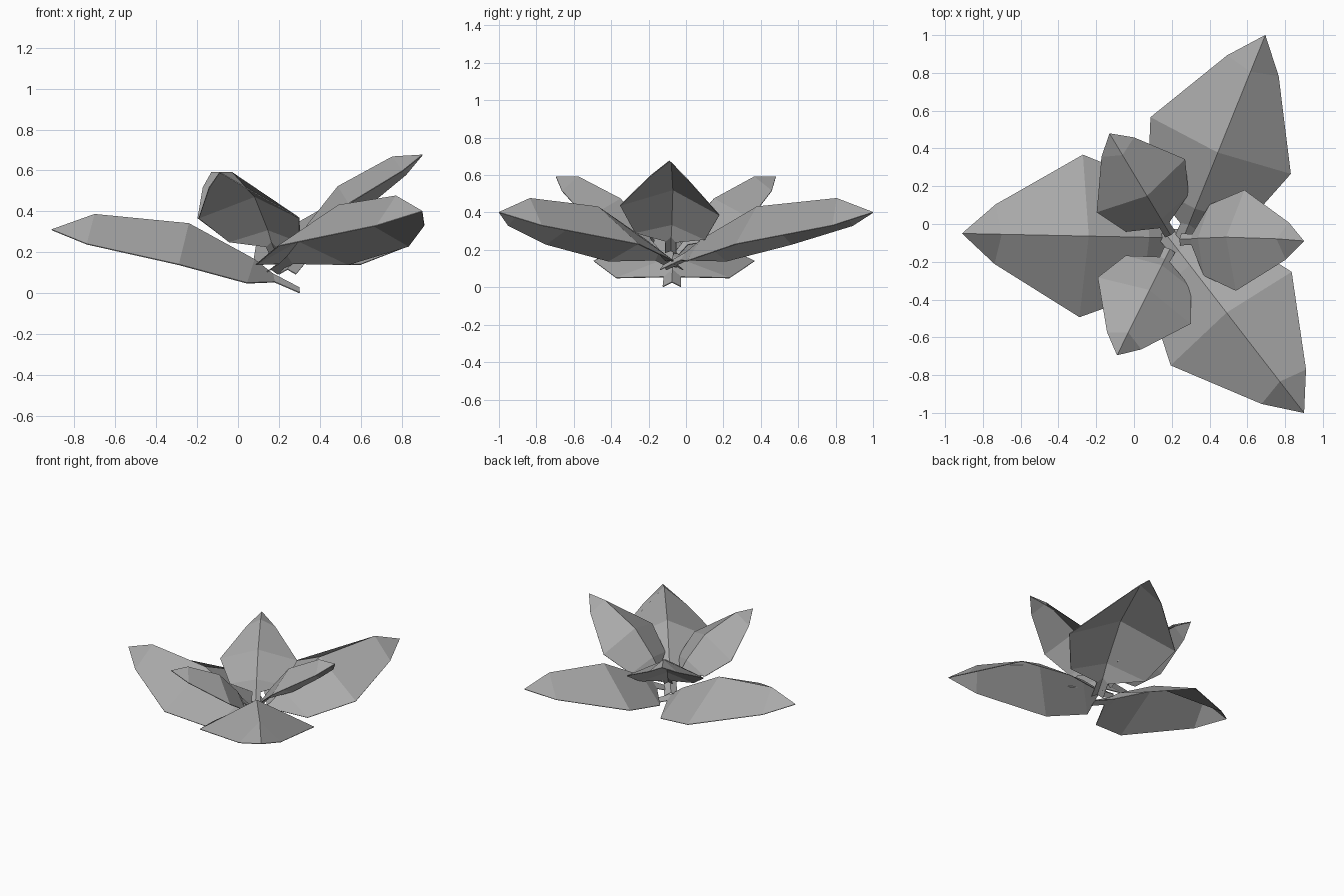
import bpy
import math
from mathutils import Matrix, Vector

if "Cube" in bpy.data.objects:
    bpy.data.objects.remove(bpy.data.objects["Cube"])

grey = bpy.data.materials.new("leaf_grey")
grey.diffuse_color = (0.4, 0.4, 0.4, 1)
grey.use_nodes = True
grey.node_tree.nodes["Principled BSDF"].inputs["Base Color"].default_value = grey.diffuse_color

# Folded leaf sections from stem to tip:
# (rib distance, rib height, edge distance, edge height, half width)
SECTIONS = [
    (0.00, 0.027, 0.00, 0.003, 0.048),
    (0.13, 0.095, 0.12, 0.055, 0.045),
    (0.22, 0.165, 0.25, 0.050, 0.300),
    (0.54, 0.340, 0.58, 0.140, 0.425),
    (1.00, 0.385, 1.035, 0.240, 0.155),
]
TIP = Vector((1.21, 0, 0.31))


def leaf(name, tip, heading, length=1.0, width=1.0, pitch=0, roll=0):
    """One leaf, folded along its rib, placed by its tip."""
    verts = []
    for rib_u, rib_z, edge_u, edge_z, half in SECTIONS:
        verts += [Vector((edge_u, half, edge_z)), Vector((rib_u, 0, rib_z)),
                  Vector((edge_u, -half, edge_z))]
    verts.append(TIP.copy())
    faces = []
    for i in range(len(SECTIONS) - 1):
        a, b = 3 * i, 3 * i + 3
        faces += [(a, a + 1, b + 1, b), (a + 1, a + 2, b + 2, b + 1)]
    last = 3 * (len(SECTIONS) - 1)
    n = len(verts) - 1
    faces += [(last, last + 1, n), (last + 1, last + 2, n)]

    turn = (Matrix.Rotation(math.radians(heading), 4, 'Z')
            @ Matrix.Rotation(math.radians(-pitch), 4, 'Y')
            @ Matrix.Rotation(math.radians(roll), 4, 'X')
            @ Matrix.Diagonal((length, width, length, 1)))
    verts = [turn @ (v - TIP) + Vector(tip) for v in verts]

    mesh = bpy.data.meshes.new(name)
    mesh.from_pydata(verts, [], faces)
    mesh.materials.append(grey)
    obj = bpy.data.objects.new(name, mesh)
    bpy.context.collection.objects.link(obj)
    # Thin blade
    solid = obj.modifiers.new("thickness", 'SOLIDIFY')
    solid.thickness = 0.005
    solid.offset = 0


# Three large spreading leaves
leaf("large_leaf_left", (-0.91, -0.05, 0.31), 178.8, width=1.01)
leaf("large_leaf_back", (0.695, 1.0, 0.40), 68, width=0.94)
leaf("large_leaf_front", (0.90, -1.0, 0.40), -52.3, width=0.95)

# Three small upright leaves
leaf("small_leaf_right", (0.90, -0.09, 0.675), -2.5, 0.655, 0.63, 23, -6)
leaf("small_leaf_back", (-0.13, 0.48, 0.59), 121, 0.60, 0.64, 19.5)
leaf("small_leaf_front", (-0.09, -0.695, 0.59), -116.5, 0.60, 0.645, 19.5)
